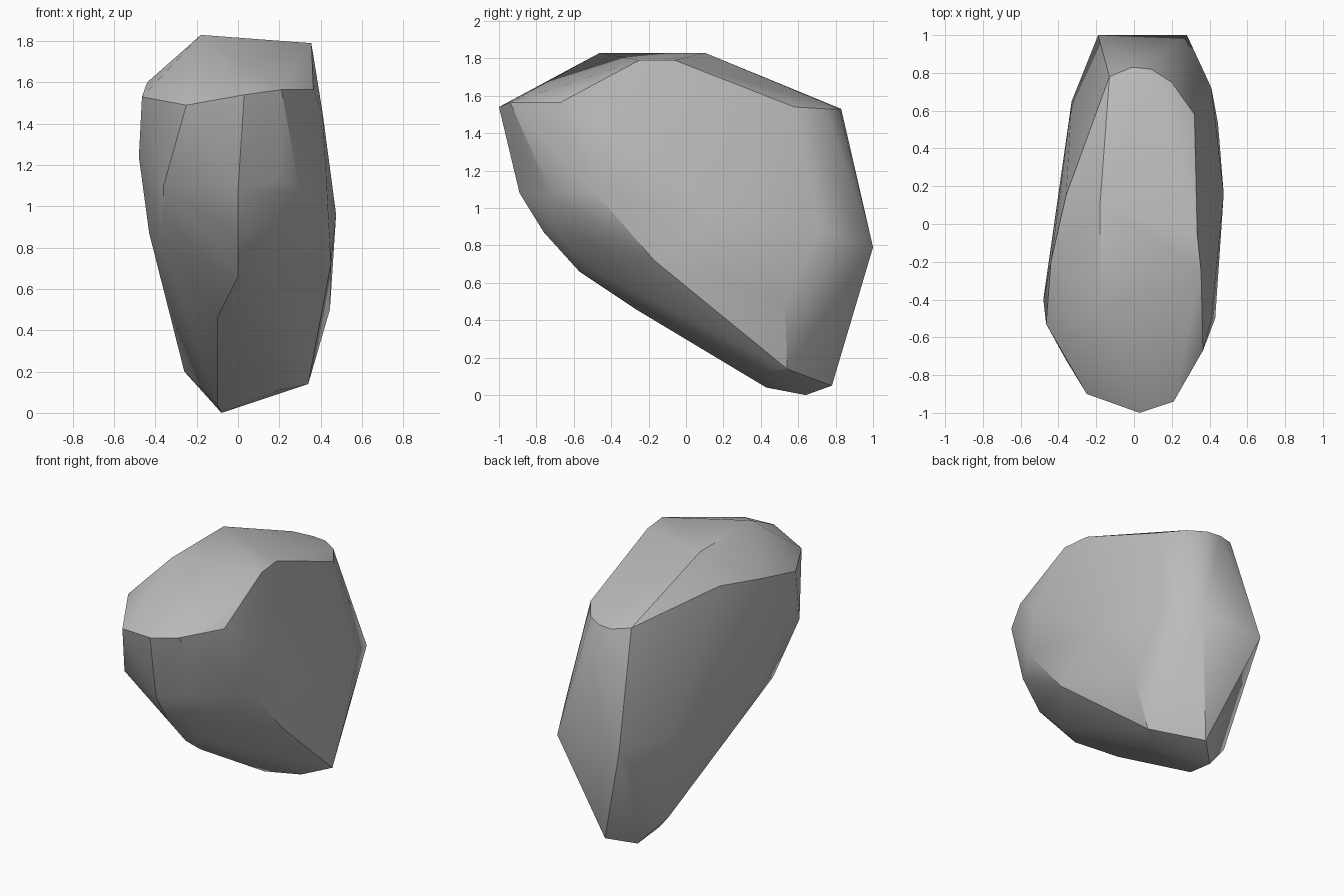
import bpy
import bmesh
import math

# Remove only the default object
default = bpy.data.objects.get("Cube")
if default:
    bpy.data.objects.remove(default, do_unlink=True)


def make_material(name, colour):
    material = bpy.data.materials.new(name)
    material.use_nodes = True
    material.diffuse_color = colour
    shader = material.node_tree.nodes["Principled BSDF"]
    shader.inputs["Base Color"].default_value = colour
    shader.inputs["Roughness"].default_value = 0.9
    return material


def make_boulder(name, corner_groups, material):
    """Stretch a convex skin over the chipped corners of a stone."""
    bm = bmesh.new()
    for group in corner_groups:
        for corner in group:
            bm.verts.new(corner)
    bmesh.ops.convex_hull(bm, input=bm.verts[:])
    # Drop any corner that fell inside the skin
    loose = [vert for vert in bm.verts if not vert.link_faces]
    bmesh.ops.delete(bm, geom=loose, context='VERTS')
    bmesh.ops.recalc_face_normals(bm, faces=bm.faces[:])
    mesh = bpy.data.meshes.new(name)
    bm.to_mesh(mesh)
    bm.free()
    mesh.materials.append(material)
    boulder = bpy.data.objects.new(name, mesh)
    bpy.context.collection.objects.link(boulder)
    return boulder


# Rim of the sloping top
crown = [
    (-.18, -.46, 1.83), (-.18, .1, 1.83), (.355, -.25, 1.79),
    (.335, -.06, 1.79), (.365, -.67, 1.565), (.32, .58, 1.54),
    (.2, .75, 1.53), (.09, .82, 1.53), (-.01, .83, 1.53), (-.13, .78, 1.55),
]
# Blunt overhanging front, from brow to underside
front = [
    (.03, -1, 1.54), (.21, -.94, 1.565), (-.25, -.9, 1.49),
    (0, -.89, 1.08), (.2, -.8, 1.13), (.3, -.72, 1.07), (-.36, -.72, 1.1),
    (0, -.76, .87), (.18, -.7, .87), (.16, -.52, .68), (0, -.57, .66),
    (-.1, -.27, .46), (-.37, -.42, .82),
]
# Left flat as seen facing the stone
flank_low_x = [
    (-.465, -.53, 1.53), (-.44, -.2, 1.6), (-.36, .15, 1.66),
    (-.48, -.4, 1.24), (-.43, -.2, .87), (-.33, .65, .79),
]
# Opposite flat
flank_high_x = [
    (.41, -.5, 1.45), (.43, -.5, 1.1), (.475, .16, .96), (.45, -.17, .72),
    (.41, .72, .9), (.445, .53, .5),
]
# Back ridge and small foot
back = [(-.19, 1, .79), (.28, 1, .79)]
foot = [
    (.34, .54, .14), (.2, .4, .11), (.07, .78, .05),
    (-.08, .64, 0), (-.1, .43, .04), (-.26, .56, .2),
]

stone_grey = make_material("stone grey", (0.5, 0.5, 0.5, 1.0))
boulder = make_boulder(
    "boulder", [crown, front, flank_low_x, flank_high_x, back, foot], stone_grey)

# Soft facets with crisp chipped edges
bpy.context.view_layer.objects.active = boulder
boulder.select_set(True)
bpy.ops.object.shade_smooth_by_angle(angle=math.radians(30))
